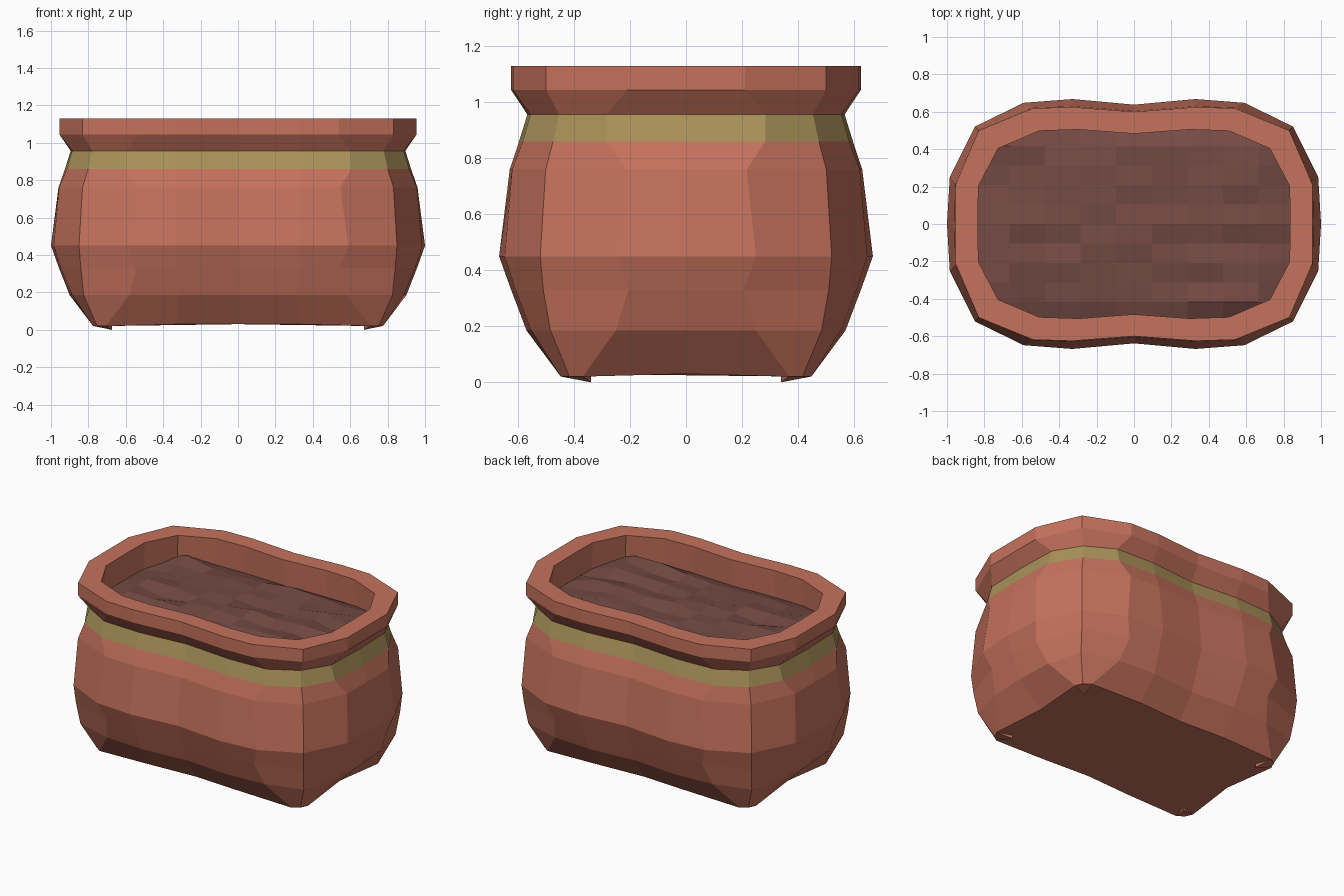
import bpy, bmesh, random
from mathutils import Vector

cube = bpy.data.objects.get("Cube")
if cube:
    bpy.data.objects.remove(cube)
random.seed(4)


def material(name, rgb):
    mat = bpy.data.materials.new(name)
    mat.use_nodes = True
    mat.diffuse_color = (*rgb, 1)
    mat.node_tree.nodes["Principled BSDF"].inputs["Base Color"].default_value = (*rgb, 1)
    return mat


clay = material("terracotta", (0.56, 0.168, 0.108))
olive = material("olive band", (0.4, 0.285, 0.1))
earth = material("soil brown", (0.18, 0.07, 0.058))

# Quarter outlines, as fractions of the half width and half depth
BASE = [(.95, 0), (1, .82), (.972, .925), (.915, .995), (.42, 1), (0, .96)]
LOW = [(1, 0), (.985, .44), (.917, .85), (.645, .97), (.35, 1), (0, .957)]
MID = [(1, 0), (.99, .33), (.878, .816), (.57, .975), (.34, 1), (0, .955)]
BODY = [(1, 0), (.985, .375), (.85, .78), (.59, .97), (.33, 1), (0, .955)]
NECK = [(1, 0), (.99, .5), (.87, .8), (.67, .98), (.37, 1), (0, .95)]
RIM = [(1, 0), (1, .336), (.87, .8), (.565, .99), (.345, 1), (0, .96)]


def outline(rx, ry, shape, other=None, mix=0):
    """Blend two quarter outlines, scale and mirror them into a full ring."""
    q = [Vector(a).lerp(Vector(b), mix) for a, b in zip(shape, other or shape)]
    q = [(p.x * rx, p.y * ry) for p in q]
    ring = q + [(-x, y) for x, y in reversed(q[:-1])]
    ring += [(-x, -y) for x, y in q[1:]]
    return ring + [(x, -y) for x, y in reversed(q[1:-1])]


def finish(name, bm, mats):
    bmesh.ops.recalc_face_normals(bm, faces=bm.faces)
    mesh = bpy.data.meshes.new(name)
    bm.to_mesh(mesh)
    bm.free()
    for mat in mats:
        mesh.materials.append(mat)
    obj = bpy.data.objects.new(name, mesh)
    bpy.context.collection.objects.link(obj)
    return obj


# Pot: rings from the base up the outside, over the rim and down the inside
inner = outline(.835, .505, RIM, NECK, .4)
levels = [
    (.03, outline(.775, .45, BASE)),
    (.185, outline(.9, .57, LOW)),
    (.33, outline(.957, .625, MID)),
    (.45, outline(1, .668, BODY)),
    (.76, outline(.96, .63, BODY, RIM, .8)),
    (.86, outline(.925, .597, BODY, NECK, .8)),
    (.957, outline(.895, .567, NECK)),
    (1.045, outline(.955, .625, RIM)),
    (1.13, outline(.955, .625, RIM)),
    (1.13, inner),
    (.91, outline(.85, .517, RIM, NECK, .4)),
]
bm = bmesh.new()
rings = [[bm.verts.new((x, y, z)) for x, y in ring] for z, ring in levels]
bm.faces.new(rings[0])
bm.faces.new(rings[-1])
for (z, _), low, high in zip(levels, rings, rings[1:]):
    for i in range(len(low)):
        j = (i + 1) % len(low)
        face = bm.faces.new((low[i], low[j], high[j], high[i]))
        face.material_index = int(z == .86)
for v in rings[0]:
    if abs(v.co.x) > .6 and abs(v.co.y) > .2:
        v.co.z = .02  # base corners sag slightly
finish("planter_pot", bm, [clay, olive])

# Feet: a small wedge tucked under each cut corner
bm = bmesh.new()
for sx in (-1, 1):
    for sy in (-1, 1):
        front, side, tip, top = [
            bm.verts.new((x * sx, y * sy, z)) for x, y, z in
            ((.709, .446, .02), (.773, .369, .02), (.675, .34, 0), (.675, .34, .025))]
        for tri in ((front, side, tip), (front, tip, top),
                    (side, top, tip), (front, top, side)):
            bm.faces.new(tri)
finish("feet", bm, [clay])

# Soil: a lumpy grid, sunken at the edge, trimmed to the inside of the wall
bm = bmesh.new()
bmesh.ops.create_grid(bm, x_segments=9, y_segments=10, size=.5)
for v in bm.verts:
    edge = max(abs(v.co.x), abs(v.co.y)) > .49
    v.co.z = .945 if edge else .99 + random.uniform(-.022, .022)
    v.co.x *= 1.71
    v.co.y *= 1.04
for a, b in zip(inner, inner[1:] + inner[:1]):
    if min(abs(a[0]), abs(b[0])) < .01:
        continue  # the waist stays hidden inside the wall
    bmesh.ops.bisect_plane(
        bm, geom=bm.verts[:] + bm.edges[:] + bm.faces[:],
        plane_co=(a[0] * 1.025, a[1] * 1.025, 0),
        plane_no=(b[1] - a[1], a[0] - b[0], 0), clear_outer=True)
soil = finish("soil", bm, [earth])
if soil.data.polygons[0].normal.z < 0:
    soil.data.flip_normals()
